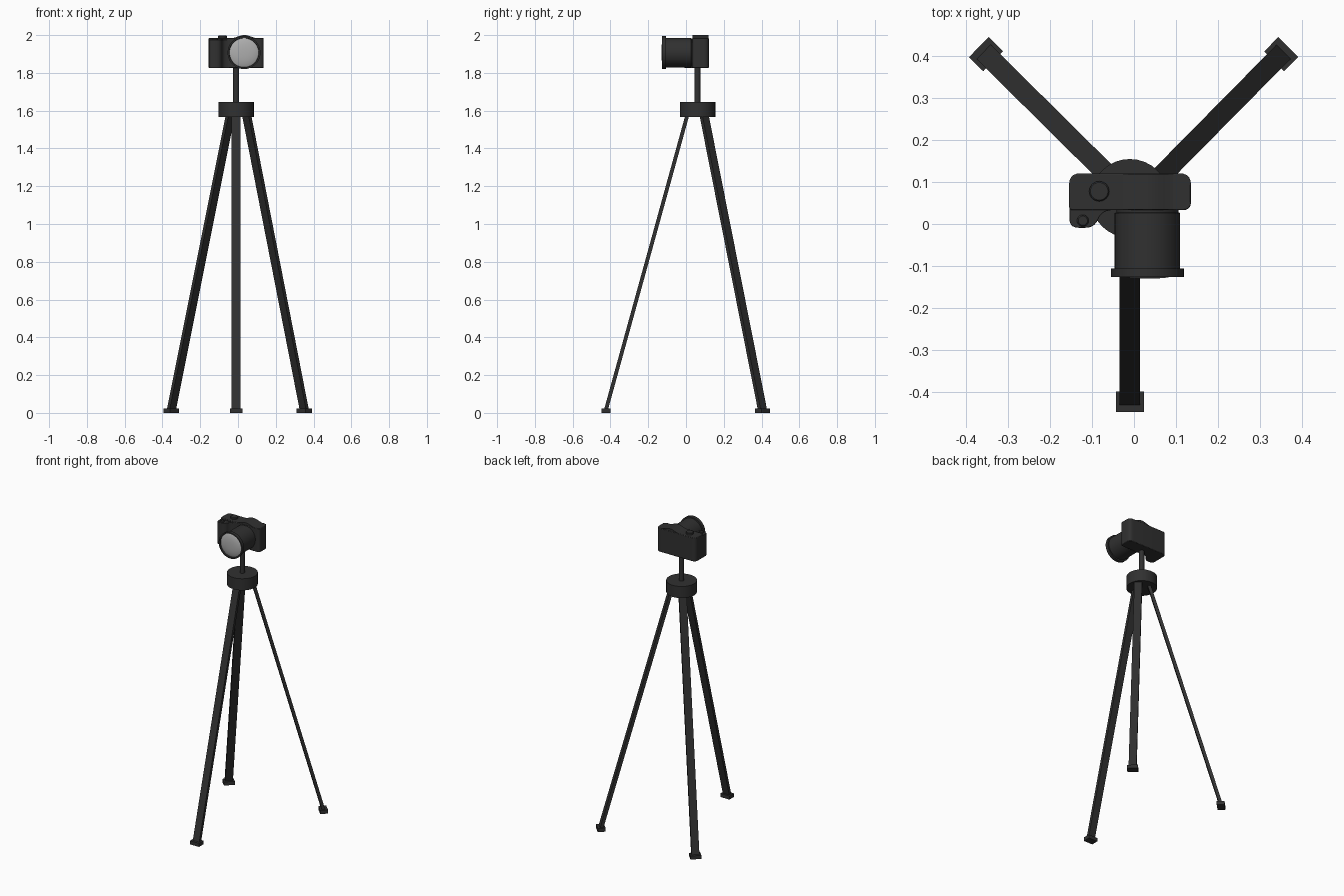
import bpy, bmesh, math
from mathutils import Vector, Matrix

if "Cube" in bpy.data.objects:
    bpy.data.objects.remove(bpy.data.objects["Cube"])


def material(name, v):
    m = bpy.data.materials.new(name)
    m.diffuse_color = (v, v, v, 1)
    m.use_nodes = True
    m.node_tree.nodes["Principled BSDF"].inputs["Base Color"].default_value = m.diffuse_color
    return m


BLACK = material("black", 0.03)
GLASS = material("glass", 0.42)


def finish(name, bm, mat=BLACK, smooth=True, bevel=0):
    bmesh.ops.recalc_face_normals(bm, faces=bm.faces)
    me = bpy.data.meshes.new(name)
    bm.to_mesh(me)
    bm.free()
    me.materials.append(mat)
    ob = bpy.data.objects.new(name, me)
    bpy.context.collection.objects.link(ob)
    if bevel:
        b = ob.modifiers.new("bevel", 'BEVEL')
        b.width, b.segments, b.limit_method = bevel, 2, 'ANGLE'
        b.angle_limit = math.radians(50)
    if smooth:
        bpy.ops.object.select_all(action='DESELECT')
        ob.select_set(True)
        bpy.context.view_layer.objects.active = ob
        bpy.ops.object.shade_smooth_by_angle(angle=math.radians(35))
    return ob


def box(name, size, matrix):
    bm = bmesh.new()
    bmesh.ops.create_cube(bm, size=1, matrix=matrix @ Matrix.Diagonal((*size, 1)))
    return finish(name, bm, smooth=False)


def lathe(name, profile, matrix, n=32, mat=BLACK):
    """Spin (radius, height) points about local z; radius 0 closes an end."""
    bm = bmesh.new()
    vs = [bm.verts.new((r, 0, h)) for r, h in profile]
    edges = [bm.edges.new(p) for p in zip(vs, vs[1:])]
    bmesh.ops.spin(bm, geom=vs + edges, cent=(0, 0, 0), axis=(0, 0, 1),
                   angle=math.tau, steps=n, use_merge=True)
    bmesh.ops.remove_doubles(bm, verts=bm.verts, dist=1e-5)
    bm.transform(matrix)
    return finish(name, bm, mat)


def extrude(name, pts, vec, bevel=0):
    bm = bmesh.new()
    f = bm.faces.new([bm.verts.new(p) for p in pts])
    r = bmesh.ops.extrude_face_region(bm, geom=[f], use_keep_orig=True)
    bmesh.ops.translate(bm, vec=vec,
                        verts=[g for g in r["geom"] if isinstance(g, bmesh.types.BMVert)])
    return finish(name, bm, bevel=bevel)


def rounded(corners, seg=5):
    """Round each (x, y, radius) corner of a plan outline."""
    out = []
    for i, (x, y, r) in enumerate(corners):
        p = Vector((x, y))
        a = (Vector(corners[i - 1][:2]) - p).normalized() * r + p
        b = (Vector(corners[(i + 1) % len(corners)][:2]) - p).normalized() * r + p
        for k in range(seg + 1):
            t = k / seg
            out.append(a * (1 - t) ** 2 + p * 2 * t * (1 - t) + b * t * t)
    return out


# Tripod legs and feet
legs = {
    "front": ((-0.01, -0.424), (-0.01, 0.008)),
    "back_left": ((-0.353, 0.405), (-0.04, 0.095)),
    "back_right": ((0.351, 0.405), (0.045, 0.095)),
}
for side, (foot, top) in legs.items():
    a, b = Vector((*foot, 0.015)), Vector((*top, 1.58))
    z = (b - a).normalized()
    x = z.cross(Vector((0, 0, 1))).normalized()
    rot = Matrix((x, z.cross(x), z)).transposed().to_4x4()
    box(side + "_leg", (0.048, 0.02, (b - a).length),
        Matrix.Translation((a + b) / 2) @ rot)
    yaw = Matrix.Rotation(math.atan2(x.y, x.x), 4, 'Z')
    box(side + "_foot", (0.067, 0.048, 0.024),
        Matrix.Translation((*foot, 0.012)) @ yaw)

# Tripod head and centre post
centre = Matrix.Translation((-0.01, 0.061, 0))
lathe("tripod_head", [(0, 1.567), (0.094, 1.567), (0.094, 1.645), (0, 1.645)], centre)
lathe("centre_post", [(0, 1.63), (0.016, 1.63), (0.016, 1.84), (0, 1.84)], centre, 16)

# Camera body and hand grip
body = rounded([(-0.155, 0.033, 0.01), (0.136, 0.033, 0.02),
                (0.136, 0.121, 0.028), (-0.155, 0.121, 0.028)])
extrude("camera_body", [(p.x, p.y, 1.826) for p in body], (0, 0, 0.159), 0.003)
grip = rounded([(-0.154, 0.06, 0.002), (-0.154, -0.009, 0.022), (-0.094, -0.009, 0.022),
                (-0.078, 0.03, 0.02), (-0.03, 0.036, 0.01), (-0.03, 0.06, 0.002)])
extrude("hand_grip", [(p.x, p.y, 1.826) for p in grip], (0, 0, 0.15), 0.003)

# Viewfinder hump on the top of the body
hump = [(0.034 + 0.075 * t / 8, 0.0345, 1.983 + 0.0085 * (1 + math.cos(math.pi * t / 8)))
        for t in range(-8, 9)]
extrude("viewfinder_hump", hump, (0, 0.085, 0))

# Top controls
lathe("mode_dial", [(0, 1.975), (0.024, 1.975), (0.024, 1.994), (0.021, 1.997), (0, 1.997)],
      Matrix.Translation((-0.083, 0.078, 0)), 24)
lathe("shutter_button", [(0, 1.965), (0.014, 1.965), (0.014, 1.98), (0.011, 1.984), (0, 1.984)],
      Matrix.Translation((-0.122, 0.008, 0)), 20)

# Lens, pointing to -y
lens = Matrix.Translation((0.032, 0, 1.907)) @ Matrix.Rotation(math.pi / 2, 4, 'X')
lathe("lens_barrel", [(0, -0.05), (0.074, -0.05), (0.074, -0.028), (0.078, -0.026),
                      (0.078, 0.106), (0.087, 0.106), (0.087, 0.127), (0.079, 0.127),
                      (0.077, 0.118), (0, 0.118)], lens, 48)
lathe("lens_glass", [(0.077, 0.119), (0.07, 0.122), (0.058, 0.1255), (0.042, 0.1285),
                     (0.022, 0.13), (0, 0.1305)], lens, 48, GLASS)
